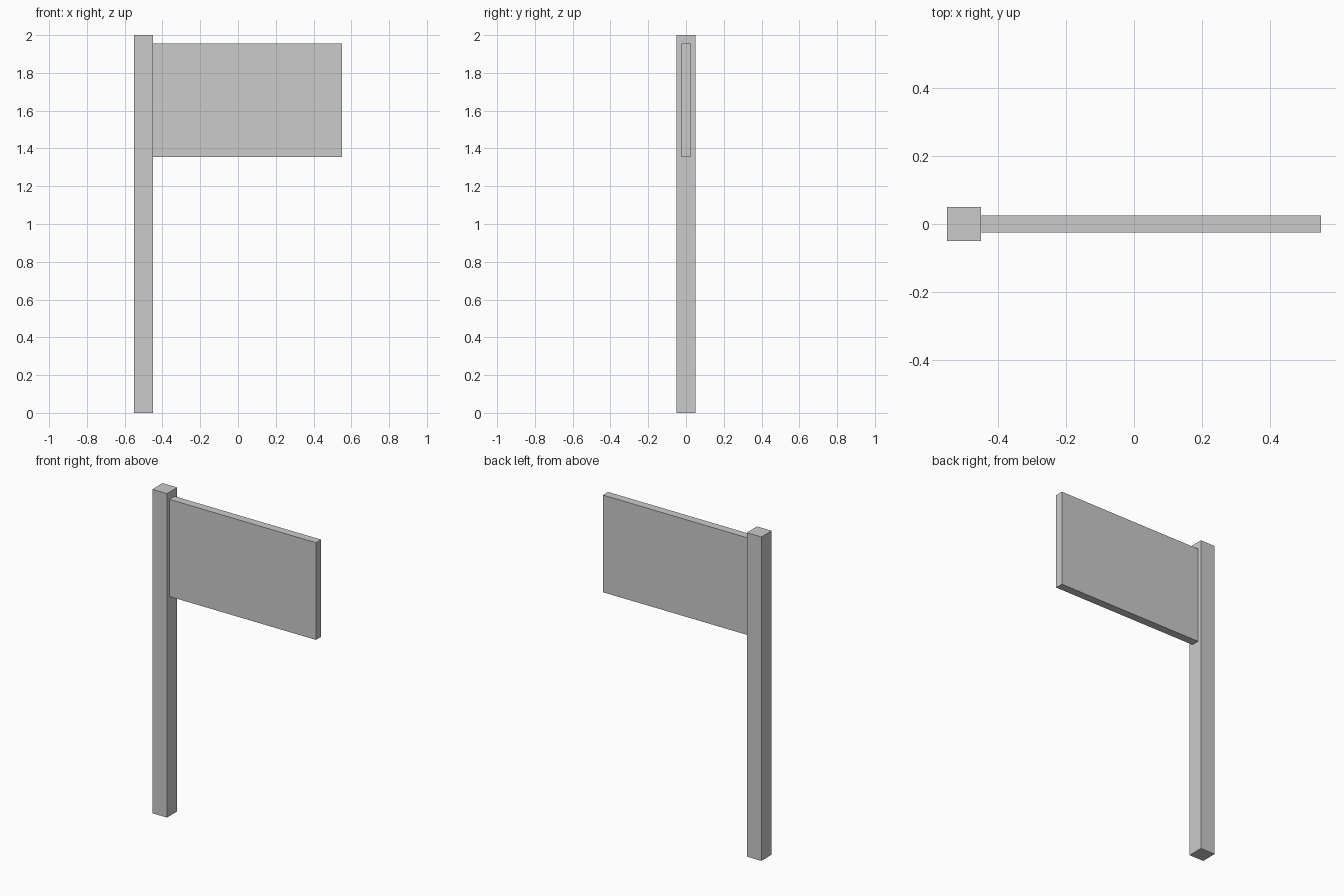
import bpy

if "Cube" in bpy.data.objects:
    bpy.data.objects.remove(bpy.data.objects["Cube"])


def box(name, x, y, z):
    """Box from (min, max) ranges on each axis."""
    bpy.ops.mesh.primitive_cube_add(size=1, location=[(a + b) / 2 for a, b in (x, y, z)])
    obj = bpy.context.object
    obj.name = name
    obj.scale = [b - a for a, b in (x, y, z)]
    bpy.ops.object.transform_apply(location=False, rotation=False, scale=True)
    return obj


# Square upright post
box("post", (-0.55, -0.45, ), (-0.05, 0.05), (0, 2))

# Thin sign board fixed to the side of the post
box("sign_board", (-0.45, 0.55), (-0.025, 0.025), (1.355, 1.955))
